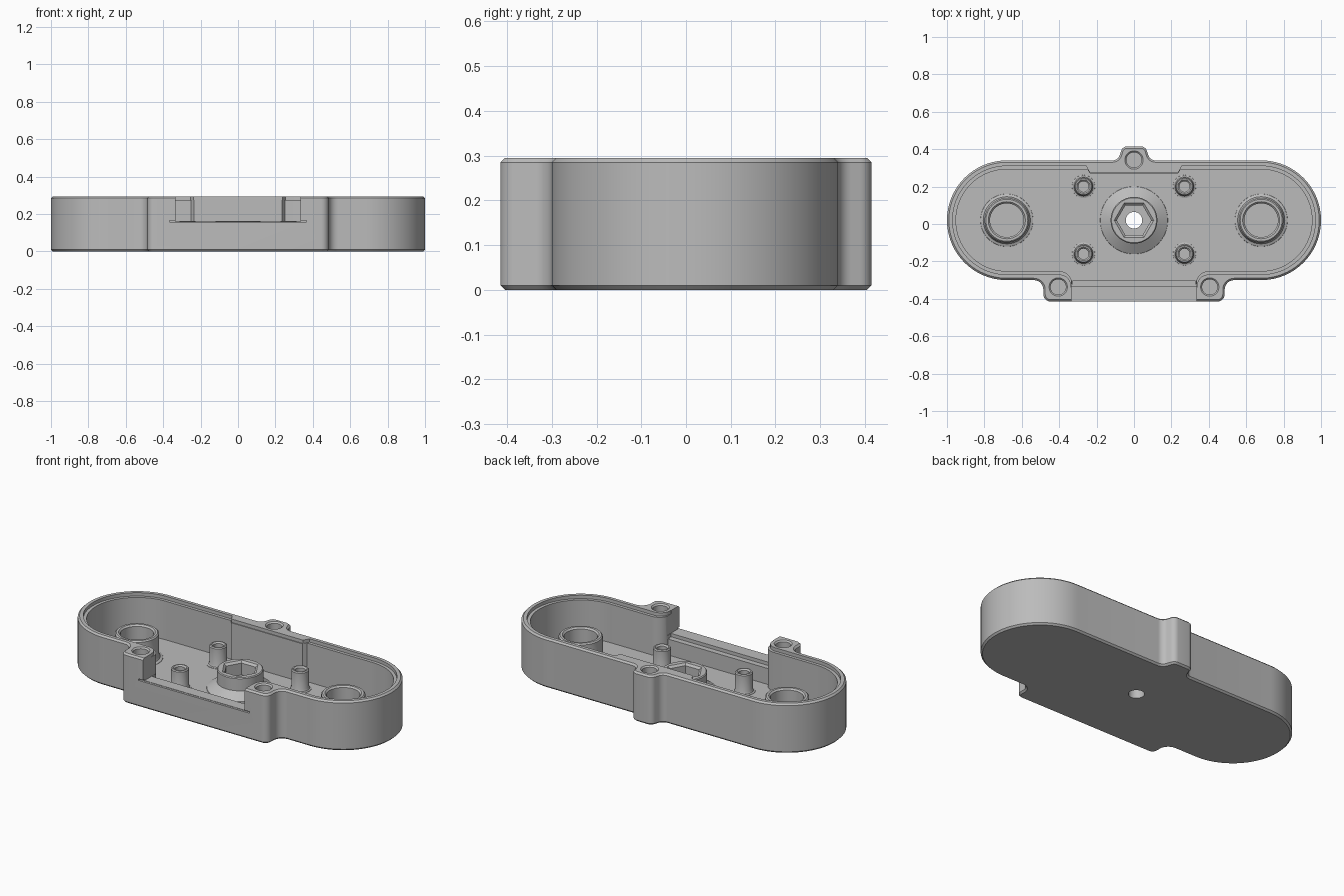
import bpy, bmesh, math
from mathutils import Vector

if "Cube" in bpy.data.objects:
    bpy.data.objects.remove(bpy.data.objects["Cube"], do_unlink=True)

GREY = bpy.data.materials.new("light grey")
GREY.use_nodes = True
GREY.diffuse_color = (0.5, 0.5, 0.5, 1)
GREY.node_tree.nodes["Principled BSDF"].inputs["Base Color"].default_value = (0.5, 0.5, 0.5, 1)


def finish(name, bm, loc=(0, 0, 0)):
    bmesh.ops.recalc_face_normals(bm, faces=bm.faces[:])
    mesh = bpy.data.meshes.new(name)
    bm.to_mesh(mesh)
    bm.free()
    mesh.materials.append(GREY)
    ob = bpy.data.objects.new(name, mesh)
    ob.location = loc
    bpy.context.collection.objects.link(ob)
    return ob


def rounded(half):
    """Mirror right-hand corners (x, y, radius) and round each one."""
    corners = half + [(-x, y, r) for x, y, r in reversed(half)]
    out = []
    for i, (x, y, r) in enumerate(corners):
        p = Vector((x, y))
        a = (Vector(corners[i - 1][:2]) - p).normalized()
        b = (Vector(corners[(i + 1) % len(corners)][:2]) - p).normalized()
        pts = [p]
        if r > 0:
            half_ang = a.angle(b) / 2
            centre = p + (a + b).normalized() * (r / math.sin(half_ang))
            start = p + a * (r / math.tan(half_ang)) - centre
            end = p + b * (r / math.tan(half_ang)) - centre
            sweep = start.angle_signed(end)
            n = max(6, round(r * 75))
            a0 = math.atan2(start.y, start.x)
            pts = [centre + r * Vector((math.cos(a0 - sweep * k / n),
                                        math.sin(a0 - sweep * k / n))) for k in range(n + 1)]
        for q in pts:
            if not out or (q - out[-1]).length > 1e-4:
                out.append(q)
    return out


def prism(name, pts, z0, z1):
    bm = bmesh.new()
    face = bm.faces.new([bm.verts.new((p[0], p[1], z0)) for p in pts])
    ext = bmesh.ops.extrude_face_region(bm, geom=[face])
    for v in ext["geom"]:
        if isinstance(v, bmesh.types.BMVert):
            v.co.z = z1
    return finish(name, bm)


def box(name, x, y0, y1, z0, z1):
    return prism(name, [(-x, y0), (x, y0), (x, y1), (-x, y1)], z0, z1)


def lathe(name, profile, loc, segs=48):
    """Revolve a closed (radius, z) loop around the vertical axis."""
    bm = bmesh.new()
    verts = [bm.verts.new((r, 0, z)) for r, z in profile]
    edges = [bm.edges.new((verts[i - 1], verts[i])) for i in range(len(verts))]
    bmesh.ops.spin(bm, geom=verts + edges, cent=(0, 0, 0), axis=(0, 0, 1),
                   angle=math.tau, steps=segs)
    bmesh.ops.remove_doubles(bm, verts=bm.verts[:], dist=1e-5)
    return finish(name, bm, (loc[0], loc[1], 0))


def apply(ob, mod):
    bpy.context.view_layer.objects.active = ob
    bpy.ops.object.modifier_apply(modifier=mod.name)


def cut(ob, cutter):
    cutter.hide_render = True
    mod = ob.modifiers.new("cut", 'BOOLEAN')
    mod.operation, mod.solver, mod.object = 'DIFFERENCE', 'EXACT', cutter
    apply(ob, mod)
    bpy.data.objects.remove(cutter, do_unlink=True)


TOP, FLOOR, CY = 0.295, 0.045, 0.02

# Outer shell: rounded tray with a rear screw lug and a front block
tray = prism("tray", rounded([
    (0.062, 0.415, 0.035), (0.085, 0.34, 0.04), (1, 0.34, 0.32), (1, -0.30, 0.32),
    (0.485, -0.30, 0.05), (0.485, -0.415, 0.04)]), 0, TOP)
bev = tray.modifiers.new("edge", 'BEVEL')
bev.width, bev.segments, bev.limit_method, bev.angle_limit = 0.01, 1, 'ANGLE', math.radians(50)
apply(tray, bev)

# Main cavity, with a thicker rear wall and rounded front screw pillars
cut(tray, prism("cavity", rounded([
    (0.235, 0.27, 0), (0.25, 0.292, 0), (0.952, 0.292, 0.272), (0.952, -0.252, 0.272),
    (0.33, -0.252, 0.07), (0.33, -0.302, 0)]), FLOOR, 0.5))
# Stepped lip inside the rim
cut(tray, prism("lip", rounded([
    (0.237, 0.275, 0), (0.255, 0.31, 0), (0.97, 0.31, 0.29), (0.97, -0.27, 0.29),
    (0.337, -0.27, 0.06), (0.337, -0.34, 0)]), 0.275, 0.5))
# Front opening, its inner step and the small side slits
cut(tray, box("opening", 0.335, -0.6, -0.29, 0.16, 0.5))
cut(tray, box("opening_step", 0.333, -0.335, -0.28, 0.14, 0.5))
cut(tray, box("slit", 0.365, -0.6, -0.402, 0.158, 0.167))

# Screw holes in the rim
for x, y in ((0, 0.342), (0.405, -0.337), (-0.405, -0.337)):
    cut(tray, lathe("screw_hole", [(0, 0.10), (0.041, 0.10), (0.041, TOP - 0.008),
                                   (0.051, TOP + 0.002), (0.051, 0.4), (0, 0.4)], (x, y)))

# Central hub with a hexagonal nut pocket
hub = lathe("centre_hub", [(0, FLOOR - 0.003), (0.182, FLOOR - 0.003), (0.18, FLOOR + 0.003),
                           (0.125, 0.085), (0.125, 0.157), (0.12, 0.162), (0, 0.162)], (0, CY), 64)
cut(hub, lathe("nut_pocket", [(0, 0.08), (0.092, 0.08), (0.092, 0.15),
                              (0.108, 0.164), (0.108, 0.3), (0, 0.3)], (0, CY), 6))
for ob in (tray, hub):
    cut(ob, lathe("axle_hole", [(0, -0.1), (0.044, -0.1), (0.044, 0.3), (0, 0.3)], (0, CY)))

parts = [tray, hub]

# Large ring sockets and small screw posts
for side, sx in (("left", 1), ("right", -1)):
    parts.append(lathe(side + "_ring_socket", [
        (0.09, FLOOR - 0.003), (0.142, FLOOR - 0.003), (0.14, FLOOR + 0.002), (0.126, 0.053),
        (0.119, 0.068), (0.119, 0.189), (0.112, 0.196), (0.099, 0.196), (0.09, 0.187)],
        (0.68 * sx, CY), 64))
    for end, y in (("rear", 0.2), ("front", -0.16)):
        parts.append(lathe(f"{end}_{side}_post", [
            (0.028, FLOOR - 0.003), (0.062, FLOOR - 0.003), (0.061, FLOOR + 0.002),
            (0.052, 0.05), (0.048, 0.06), (0.048, 0.157), (0.043, 0.163),
            (0.036, 0.163), (0.028, 0.155)], (0.27 * sx, y), 32))

# Smooth curved walls, keep hard edges
bpy.ops.object.select_all(action='DESELECT')
for ob in parts:
    ob.select_set(True)
bpy.context.view_layer.objects.active = tray
bpy.ops.object.shade_smooth_by_angle(angle=math.radians(25))
